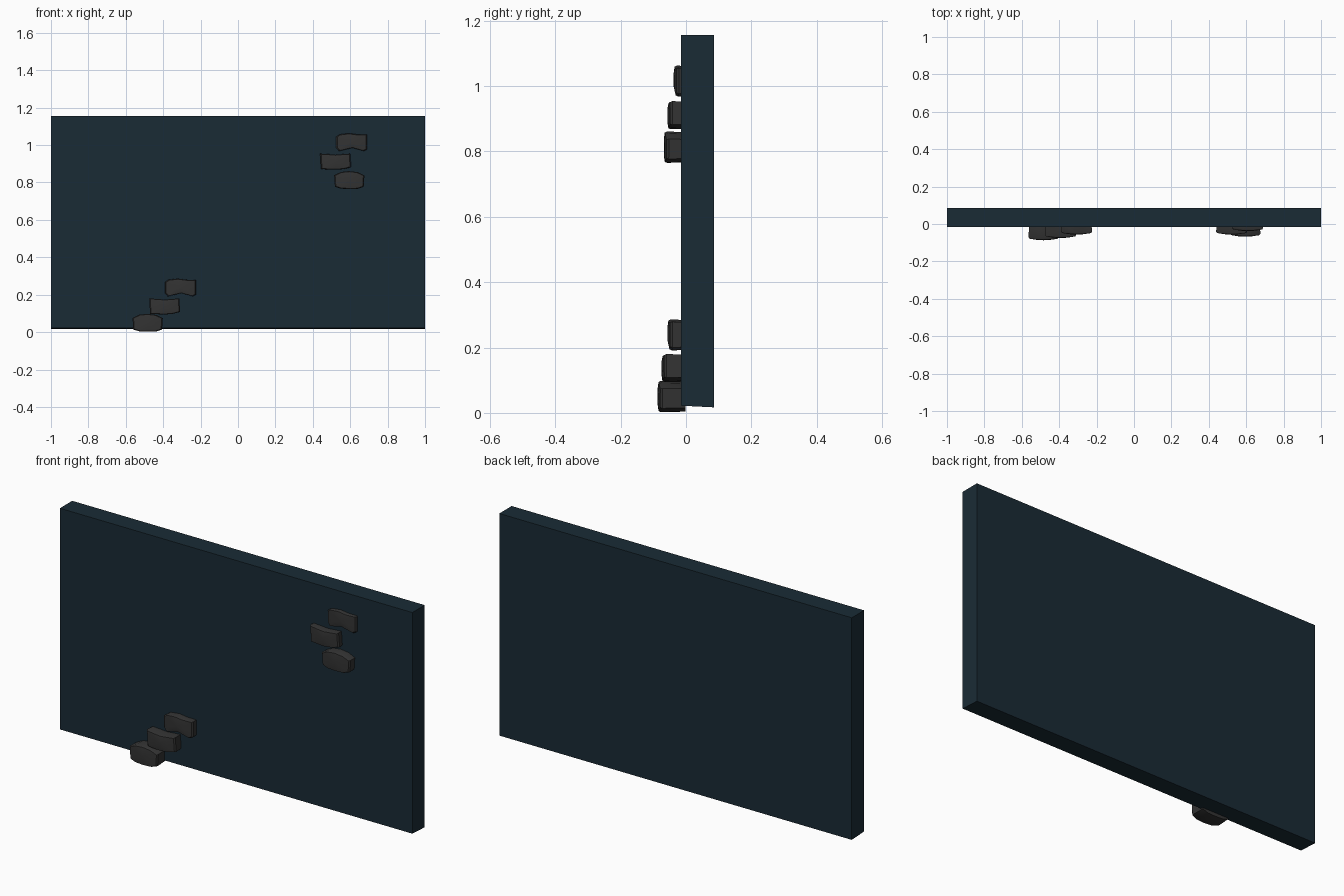
import bpy, bmesh, math

if "Cube" in bpy.data.objects:
    bpy.data.objects.remove(bpy.data.objects["Cube"])


def material(name, rgb):
    m = bpy.data.materials.new(name)
    m.diffuse_color = (*rgb, 1)
    m.use_nodes = True
    m.node_tree.nodes["Principled BSDF"].inputs["Base Color"].default_value = m.diffuse_color
    return m


def make_object(name, bm, mat):
    bmesh.ops.recalc_face_normals(bm, faces=bm.faces)
    mesh = bpy.data.meshes.new(name)
    bm.to_mesh(mesh)
    bm.free()
    mesh.materials.append(mat)
    ob = bpy.data.objects.new(name, mesh)
    bpy.context.collection.objects.link(ob)
    return ob


wall_mat = material("dark_blue", (0.010, 0.024, 0.036))
grip_mat = material("charcoal", (0.033, 0.033, 0.033))

# Wall panel, with a very slightly sloped underside
bm = bmesh.new()
bmesh.ops.create_cube(bm, size=1)
for v in bm.verts:
    back = v.co.y > 0
    bottom = 0.017 if back else 0.022
    v.co = (2 * v.co.x, 0.085 if back else -0.015, 1.156 if v.co.z > 0 else bottom)
make_object("wall_panel", bm, wall_mat)

# Front outlines of the three hold shapes, relative to their centres
ARCH = [(-.083, .030), (-.065, .042), (-.015, .048), (.030, .042), (.083, .041),
        (.083, -.038), (.066, -.047), (.004, -.030), (-.068, -.047), (-.083, -.030)]
BLOCK = [(-.083, .042), (-.035, .039), (0, .036), (.035, .039), (.078, .042),
         (.083, -.030), (.045, -.040), (0, -.044), (-.045, -.042), (-.078, -.040)]
BARREL = [(-.081, .026), (-.045, .043), (0, .048), (.045, .042), (.081, .025),
          (.077, -.036), (.045, -.047), (0, -.048), (-.045, -.046), (-.077, -.036)]


def hold(name, outline, x, z, front, back=-0.002):
    """Stone-like hold: extruded outline with a rounded front and a flat core."""
    bm = bmesh.new()
    # scale and distance behind the front for each ring
    rings = []
    for scale, y in ((0.96, back), (1.0, front + 0.010), (0.93, front + 0.003), (0.5, front)):
        ring = []
        for px, pz in outline:
            sag = 0.006 * (px / 0.083) ** 2 if y < front + 0.02 else 0
            ring.append(bm.verts.new((x + px * scale, y + sag * scale, z + pz * scale)))
        rings.append(ring)
    n = len(outline)
    for a, b in zip(rings, rings[1:]):
        for i in range(n):
            j = (i + 1) % n
            bm.faces.new((a[i], a[j], b[j], b[i]))
    bm.faces.new(rings[0])
    centre = bm.verts.new((x, front, z))
    for i in range(n):
        bm.faces.new((rings[-1][i], rings[-1][(i + 1) % n], centre))
    ob = make_object(name, bm, grip_mat)
    bpy.ops.object.select_all(action='DESELECT')
    ob.select_set(True)
    bpy.context.view_layer.objects.active = ob
    bpy.ops.object.shade_smooth_by_angle(angle=math.radians(35))


# Upper and lower clusters of three holds
hold("upper_arch_hold", ARCH, 0.608, 1.015, -0.038)
hold("upper_block_hold", BLOCK, 0.522, 0.912, -0.057)
hold("upper_barrel_hold", BARREL, 0.595, 0.813, -0.068)
hold("lower_arch_hold", ARCH, -0.307, 0.238, -0.057)
hold("lower_block_hold", BLOCK, -0.392, 0.138, -0.075)
hold("lower_barrel_hold", BARREL, -0.483, 0.050, -0.087)
